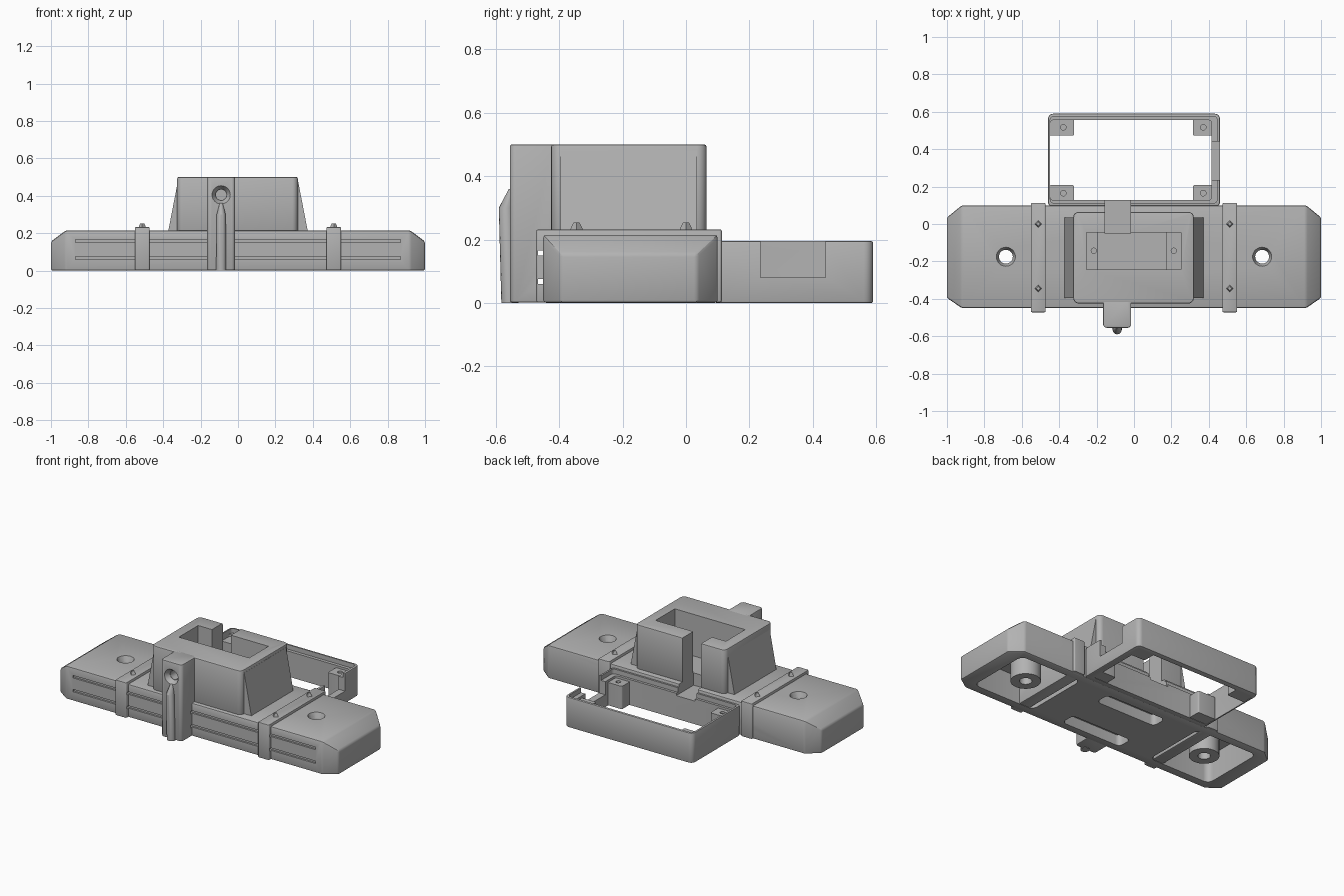
import bpy, bmesh
from math import cos, sin, pi
from mathutils import Matrix, Vector

if "Cube" in bpy.data.objects:
    bpy.data.objects.remove(bpy.data.objects["Cube"])

grey = bpy.data.materials.new("plain_grey")
grey.use_nodes = True
grey.diffuse_color = (0.45, 0.45, 0.45, 1)
grey.node_tree.nodes["Principled BSDF"].inputs["Base Color"].default_value = (0.45, 0.45, 0.45, 1)
parts = []


def make(name, bm, keep=True):
    bmesh.ops.recalc_face_normals(bm, faces=bm.faces)
    mesh = bpy.data.meshes.new(name)
    bm.to_mesh(mesh)
    bm.free()
    ob = bpy.data.objects.new(name, mesh)
    bpy.context.collection.objects.link(ob)
    mesh.materials.append(grey)
    if keep:
        parts.append(ob)
    else:
        ob.hide_render = True
    return ob


def hull(name, points, keep=True):
    bm = bmesh.new()
    for p in points:
        bm.verts.new(p)
    bmesh.ops.convex_hull(bm, input=bm.verts)
    bmesh.ops.dissolve_limit(bm, angle_limit=0.01, verts=bm.verts, edges=bm.edges)
    return make(name, bm, keep)


def block(name, x, y, z, r=0.0, keep=True):
    """Upright block with rounded vertical corners; x, y, z are ranges."""
    pts = []
    for k, (cx, cy) in enumerate([(x[1] - r, y[1] - r), (x[0] + r, y[1] - r),
                                  (x[0] + r, y[0] + r), (x[1] - r, y[0] + r)]):
        for i in range(6 if r else 1):
            a = (k + i / 5) * pi / 2
            pts.append((cx + r * cos(a), cy + r * sin(a)))
    bm = bmesh.new()
    face = bm.faces.new([bm.verts.new((px, py, z[0])) for px, py in pts])
    ext = bmesh.ops.extrude_face_region(bm, geom=[face])
    top = [v for v in ext["geom"] if isinstance(v, bmesh.types.BMVert)]
    bmesh.ops.translate(bm, verts=top, vec=(0, 0, z[1] - z[0]))
    return make(name, bm, keep)


def cone(name, centre, r1, r2, depth, axis="Z", sides=32, keep=True):
    bm = bmesh.new()
    bmesh.ops.create_cone(bm, cap_ends=True, segments=sides, radius1=r1, radius2=r2, depth=depth)
    if axis == "Y":
        bmesh.ops.rotate(bm, verts=bm.verts, matrix=Matrix.Rotation(pi / 2, 3, "X"))
    bmesh.ops.translate(bm, verts=bm.verts, vec=Vector(centre))
    return make(name, bm, keep)


def apply(ob):
    dg = bpy.context.evaluated_depsgraph_get()
    mesh = bpy.data.meshes.new_from_object(ob.evaluated_get(dg))
    ob.modifiers.clear()
    ob.data = mesh


def soften(ob, width):
    m = ob.modifiers.new("Bevel", "BEVEL")
    m.width, m.segments, m.limit_method, m.angle_limit = width, 2, "ANGLE", 0.6
    apply(ob)


def cut(ob, *cutters):
    for c in cutters:
        m = ob.modifiers.new("Cut", "BOOLEAN")
        m.operation, m.solver, m.object = "DIFFERENCE", "EXACT", c
        apply(ob)


# Long base with chamfered, sloping ends
pts = []
for s in (-1, 1):
    for y in (0.1, -0.45):
        pts += [(s * 0.92, y, 0), (s * 0.92, y, 0.215)]
    for y in (0.035, -0.395):
        pts += [(s, y, 0), (s, y, 0.155)]
base = hull("base", pts)
soften(base, 0.01)

# Upper housing, front post and rear frame
housing = block("housing", (-0.325, 0.32), (-0.425, 0.065), (0.2, 0.5), 0.03)
post = block("front_post", (-0.165, -0.015), (-0.555, -0.4), (0.002, 0.5), 0.02)
frame = block("rear_frame", (-0.46, 0.46), (0.09, 0.59), (0, 0.195), 0.03)
soften(housing, 0.008)
soften(post, 0.006)
soften(frame, 0.006)

# Straps wrapped round the base, each with two small studs
straps = []
for s, side in ((-1, "right"), (1, "left")):
    x = s * 0.512
    strap = block(side + "_strap", (x - 0.04, x + 0.04), (-0.472, 0.113), (0.002, 0.232), 0.008)
    soften(strap, 0.006)
    straps.append(strap)
    for y in (0, -0.345):
        cone(side + "_stud", (x, y, 0.24), 0.022, 0.01, 0.026, sides=4)

# Wire grooves along the front, running on through straps and post
for z in (0.158, 0.068):
    groove = block("groove_cutter", (-0.87, 0.87), (-0.466, -0.438), (z - 0.008, z + 0.008), keep=False)
    cut(base, groove)
    for ob in straps + [post]:
        cut(ob, groove)

# Underside: end pockets around drilled bosses, two long slots between
for s, side in ((-1, "right"), (1, "left")):
    xs = sorted((s * 0.45, s * 0.9))
    cut(base, block("pocket_cutter", xs, (-0.39, 0.045), (-0.1, 0.18), 0.04, keep=False))
    boss = cone(side + "_boss", (s * 0.685, -0.175, 0.1), 0.09, 0.09, 0.18)
    bore = cone("bore_cutter", (s * 0.685, -0.175, 0.1), 0.037, 0.037, 0.5, keep=False)
    sink = cone("sink_cutter", (s * 0.685, -0.175, 0.2), 0.035, 0.055, 0.05, keep=False)
    cut(base, bore, sink)
    cut(boss, bore, sink)
for y in (-0.03, -0.345):
    cut(base, block("slot_cutter", (-0.22, 0.22), (y - 0.05, y + 0.05), (-0.1, 0.07), 0.03, keep=False))

# Housing recess: mounting ledges with screw holes and a deeper middle
cut(housing,
    block("recess_cutter", (-0.255, 0.25), (-0.242, -0.045), (0.34, 0.6), keep=False),
    block("deep_cutter", (-0.195, 0.175), (-0.242, -0.045), (0.23, 0.6), keep=False))
for x in (-0.215, 0.213):
    cut(housing, cone("screw_cutter", (x, -0.143, 0.34), 0.014, 0.014, 0.12, sides=16, keep=False))

# Rear channel through housing, base edge and frame
channel = block("channel_cutter", (-0.155, -0.02), (-0.05, 0.2), (0.15, 0.6), keep=False)
for ob in (housing, base, frame):
    cut(ob, channel)

# Frame opening with a stepped rim and a notch in one side
cut(frame,
    block("opening_cutter", (-0.448, 0.415), (0.128, 0.555), (-0.1, 0.3), 0.015, keep=False),
    block("rim_cutter", (-0.448, 0.445), (0.112, 0.576), (0.165, 0.3), 0.02, keep=False),
    block("notch_cutter", (0.38, 0.5), (0.235, 0.44), (0.08, 0.3), keep=False))

# Screw pads in the four frame corners
for x in ((-0.452, -0.32), (0.315, 0.42)):
    for y in ((0.122, 0.208), (0.472, 0.56)):
        pad = block("frame_pad", x, y, (0.002, 0.15), 0.01)
        hx = -0.378 if x[0] < 0 else 0.37
        hy = 0.165 if y[0] < 0.3 else 0.517
        cut(pad, cone("pad_hole_cutter", (hx, hy, 0.15), 0.015, 0.015, 0.1, sides=16, keep=False))

# Sloping buttresses on the housing sides
for s, side in ((-1, "right"), (1, "left")):
    hull(side + "_buttress", [(s * x, y, z) for y in (-0.395, 0.035)
                              for x, z in ((0.31, 0.2), (0.375, 0.2), (0.321, 0.48), (0.31, 0.48))])

# Post: countersunk hole and a tapering fin below it
cut(post,
    cone("sink_cutter", (-0.09, -0.545, 0.405), 0.03, 0.055, 0.04, "Y", keep=False),
    cone("bore_cutter", (-0.09, -0.5, 0.405), 0.028, 0.028, 0.14, "Y", keep=False))
ring = [(0.0, 0.027, -0.555), (0.3, 0.024, -0.566), (0.36, 0.008, -0.55)]
hull("post_fin", [(-0.09 + r * cos(k * pi / 8), y + r * sin(k * pi / 8), z)
                  for z, r, y in ring for k in range(16)])

# Drop the cutters and smooth the rounded parts
for ob in [o for o in bpy.context.collection.objects if o.name.split(".")[0].endswith("_cutter")]:
    bpy.data.objects.remove(ob)
bpy.ops.object.select_all(action="DESELECT")
for ob in parts:
    ob.select_set(True)
bpy.context.view_layer.objects.active = base
bpy.ops.object.shade_smooth_by_angle(angle=0.5)
